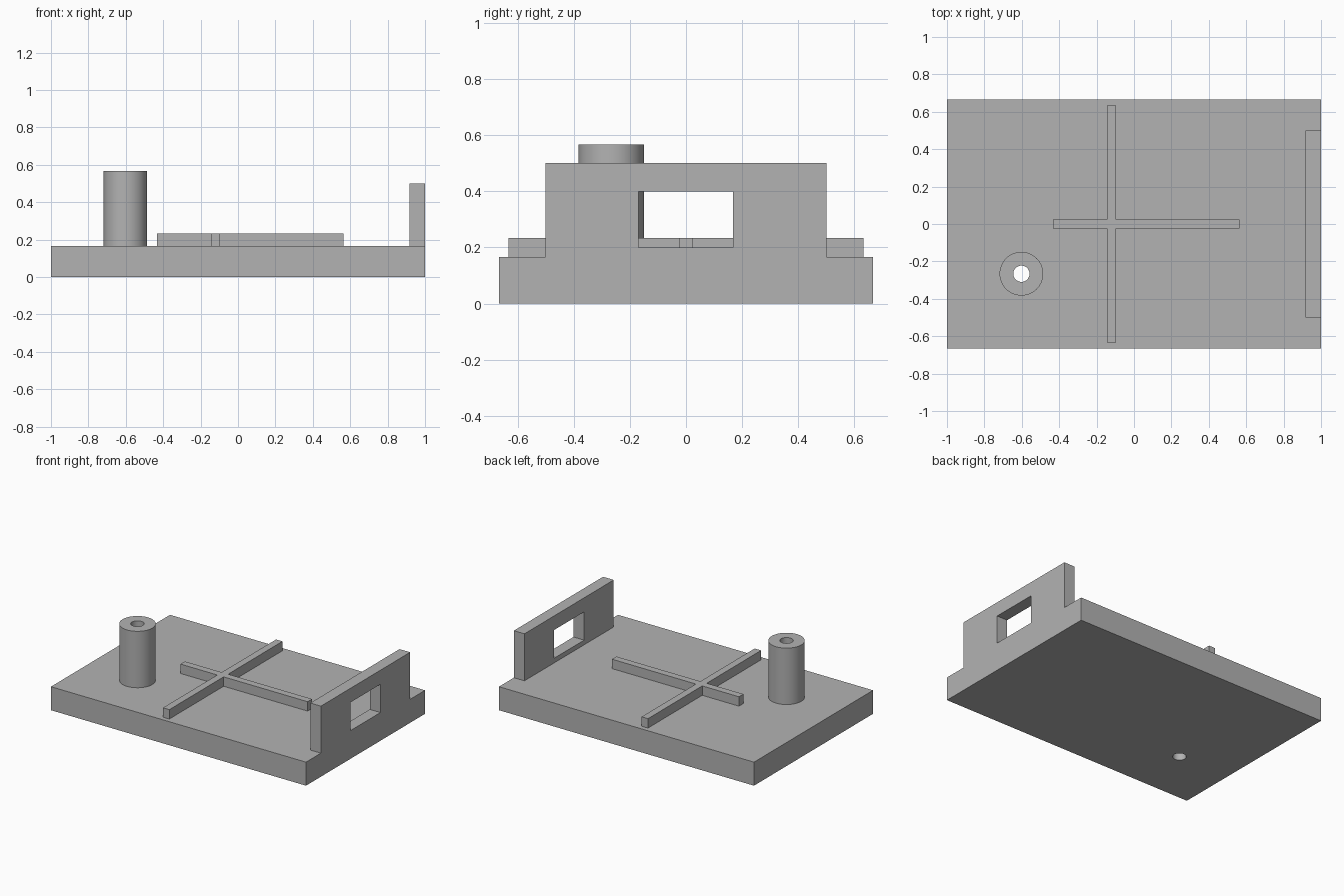
import bpy
import bmesh
from math import radians
from mathutils import Matrix, Vector

default = bpy.data.objects.get("Cube")
if default:
    bpy.data.objects.remove(default, do_unlink=True)

GREY = 0.45
BASE_TOP = 0.1667
BOSS_XY = (-0.602, -0.266)

grey = bpy.data.materials.new("plain grey")
grey.use_nodes = True
grey.diffuse_color = (GREY, GREY, GREY, 1)
grey.node_tree.nodes["Principled BSDF"].inputs["Base Color"].default_value = grey.diffuse_color


def finish(name, bm):
    bmesh.ops.recalc_face_normals(bm, faces=bm.faces)
    mesh = bpy.data.meshes.new(name)
    bm.to_mesh(mesh)
    bm.free()
    mesh.materials.append(grey)
    obj = bpy.data.objects.new(name, mesh)
    bpy.context.collection.objects.link(obj)
    return obj


def box(name, low, high):
    low, high = Vector(low), Vector(high)
    bm = bmesh.new()
    place = Matrix.Translation((low + high) / 2) @ Matrix.Diagonal((high - low).to_4d())
    bmesh.ops.create_cube(bm, size=1, matrix=place)
    return finish(name, bm)


def cylinder(name, radius, bottom, top):
    bm = bmesh.new()
    place = Matrix.Translation((*BOSS_XY, (bottom + top) / 2))
    bmesh.ops.create_cone(bm, cap_ends=True, segments=64, radius1=radius,
                          radius2=radius, depth=top - bottom, matrix=place)
    return finish(name, bm)


def combine(target, tool, operation):
    mod = target.modifiers.new(operation.lower(), 'BOOLEAN')
    mod.operation, mod.solver, mod.object = operation, 'EXACT', tool
    select(target)
    bpy.ops.object.modifier_apply(modifier=mod.name)


def select(obj):
    bpy.ops.object.select_all(action='DESELECT')
    obj.select_set(True)
    bpy.context.view_layer.objects.active = obj


# Base plate and hollow screw post, drilled through together
base = box("base_plate", (-1, -0.6667, 0), (1, 0.6667, BASE_TOP))
post = cylinder("screw_post", 0.1167, BASE_TOP, 0.5667)
drill = cylinder("drill_cutter", 0.0435, -0.1, 0.7)
for part in (base, post):
    combine(part, drill, 'DIFFERENCE')
    select(part)
    bpy.ops.object.shade_smooth_by_angle(angle=radians(30))

# Crossed stiffening ribs
ribs = box("cross_ribs", (-0.4333, -0.025, BASE_TOP), (0.5633, 0.025, 0.2333))
long_rib = box("rib_helper", (-0.145, -0.6333, BASE_TOP), (-0.095, 0.6333, 0.2333))
combine(ribs, long_rib, 'UNION')

# End wall with a rectangular port
wall = box("end_wall", (0.9167, -0.5, BASE_TOP), (1, 0.5, 0.5))
port = box("port_cutter", (0.8, -0.1685, 0.2), (1.1, 0.1667, 0.4))
combine(wall, port, 'DIFFERENCE')

for helper in (drill, long_rib, port):
    bpy.data.objects.remove(helper, do_unlink=True)
